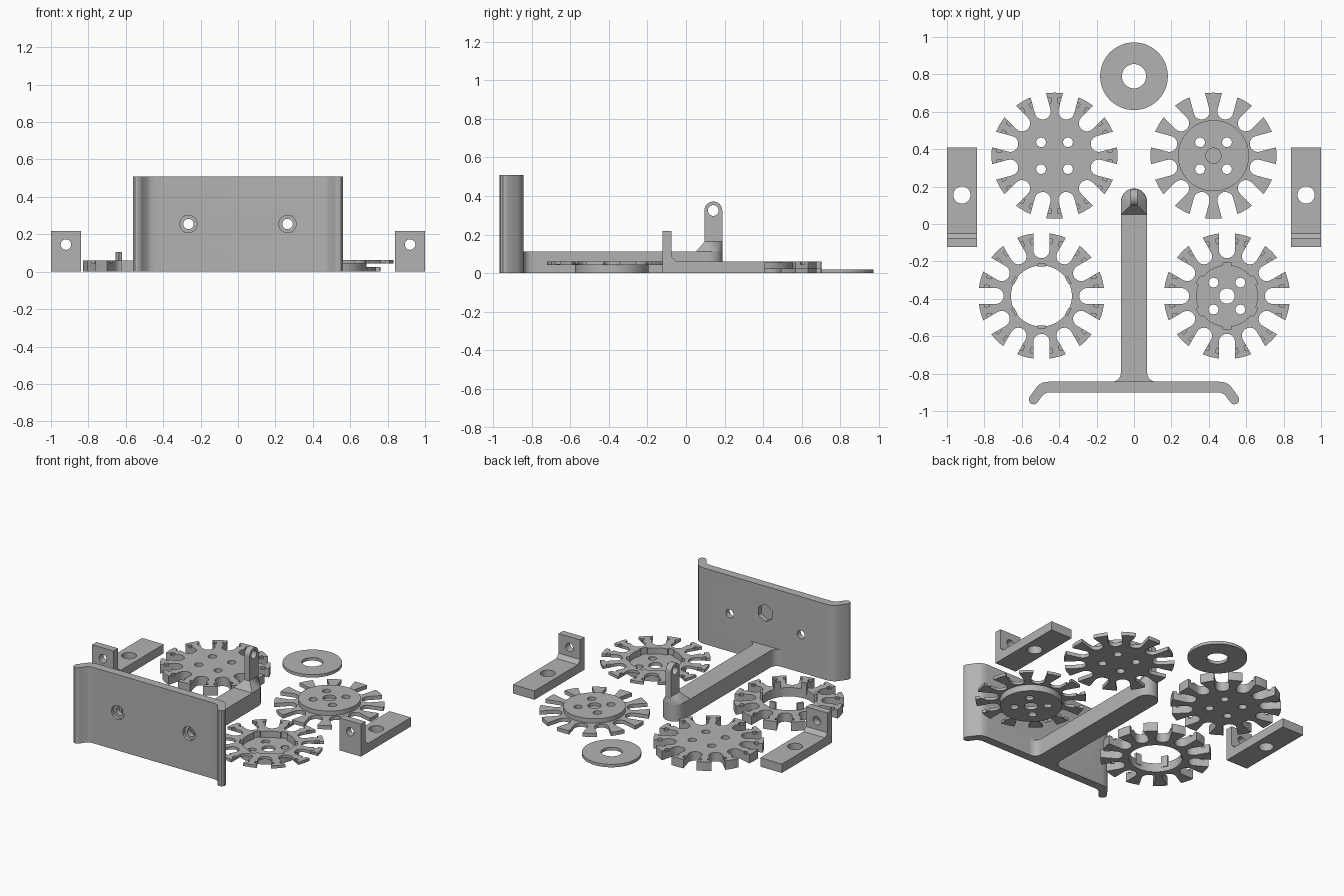
import bpy, bmesh, math
from mathutils import Matrix, Vector

if "Cube" in bpy.data.objects:
    bpy.data.objects.remove(bpy.data.objects["Cube"])

grey = bpy.data.materials.new("grey_plastic")
grey.diffuse_color = (0.45, 0.45, 0.45, 1)
grey.use_nodes = True
grey.node_tree.nodes["Principled BSDF"].inputs["Base Color"].default_value = grey.diffuse_color

I4 = Matrix.Identity(4)
ALONG_X = Matrix(((0, 0, 1, 0), (1, 0, 0, 0), (0, 1, 0, 0), (0, 0, 0, 1)))   # profile (y, z)
ALONG_Y = Matrix(((1, 0, 0, 0), (0, 0, -1, 0), (0, 1, 0, 0), (0, 0, 0, 1)))  # profile (x, z), depth is -y


def arc(cx, cy, r, a0, a1, n):
    return [(cx + r * math.cos(math.radians(a0 + (a1 - a0) * i / n)),
             cy + r * math.sin(math.radians(a0 + (a1 - a0) * i / n))) for i in range(n + 1)]


def circle(cx, cy, r, n=40):
    return arc(cx, cy, r, 0, 360, n)[:-1]


def rect(x0, x1, y0, y1):
    return [(x0, y0), (x1, y0), (x1, y1), (x0, y1)]


def solid(name, pieces):
    """Object made of prisms: (outline, start, end, matrix)."""
    bm = bmesh.new()
    for pts, a, b, m in pieces:
        low = [bm.verts.new(m @ Vector((x, y, a))) for x, y in pts]
        high = [bm.verts.new(m @ Vector((x, y, b))) for x, y in pts]
        bm.faces.new(low[::-1])
        bm.faces.new(high)
        for i in range(len(pts)):
            j = (i + 1) % len(pts)
            bm.faces.new((low[i], low[j], high[j], high[i]))
    bmesh.ops.recalc_face_normals(bm, faces=bm.faces)
    me = bpy.data.meshes.new(name)
    bm.to_mesh(me)
    bm.free()
    me.materials.append(grey)
    ob = bpy.data.objects.new(name, me)
    bpy.context.collection.objects.link(ob)
    return ob


def activate(ob):
    bpy.ops.object.select_all(action='DESELECT')
    ob.select_set(True)
    bpy.context.view_layer.objects.active = ob


def cut(ob, pieces):
    tool = solid("cutter", pieces)
    tool.hide_render = True
    mod = ob.modifiers.new("cut", 'BOOLEAN')
    mod.operation = 'DIFFERENCE'
    mod.solver = 'EXACT'
    mod.object = tool
    activate(ob)
    bpy.ops.object.modifier_apply(modifier=mod.name)
    bpy.data.objects.remove(tool)


# ---- slotted wheels ----
R, SLOT = 0.337, 0.043


def wheel_outline(first_tooth):
    """Twelve teeth separated by round-bottomed parallel slots."""
    pts = []
    edge = math.degrees(math.asin(SLOT / R))
    for k in range(12):
        t = first_tooth + 30 * k
        pts += arc(0, 0, R, t - 15 + edge, t + 15 - edge, 4)
        s = t + 15
        c = math.radians(s)
        pts += arc(0.245 * math.cos(c), 0.245 * math.sin(c), SLOT, s - 90, s - 270, 10)
    return pts


def at(x, y):
    return Matrix.Translation((x, y, 0))


def wire_pockets(m, first_tooth, top):
    """Two small pockets on every tooth tip."""
    out = []
    for k in range(12):
        turn = m @ Matrix.Rotation(math.radians(first_tooth + 30 * k), 4, 'Z')
        for s in (-1, 1):
            out.append((rect(0.283, 0.308, s * 0.03 - 0.011, s * 0.03 + 0.011), top - 0.014, top + 0.02, turn))
    return out


def screw_holes(m):
    return [(circle(sx * 0.072, sy * 0.072, 0.026, 24), -0.1, 0.2, m) for sx in (-1, 1) for sy in (-1, 1)]


def notched_circle(r, depth):
    """Bore outline with six keyways."""
    pts = []
    for k in range(6):
        a = 30 + 60 * k
        pts += arc(0, 0, r + depth, a - 8, a + 8, 3) + arc(0, 0, r, a + 8, a + 52, 8)
    return pts


# thick wheel with four screw holes
m = at(-0.425, 0.365)
thick_wheel = solid("thick_wheel", [(wheel_outline(0), 0, 0.06, m)])
cut(thick_wheel, screw_holes(m) + wire_pockets(m, 0, 0.06))

# thin wheel with raised hub and blind centre pocket
m = at(0.425, 0.365)
thin_wheel = solid("thin_wheel", [(wheel_outline(0), 0, 0.025, m)])
thin_hub = solid("thin_wheel_hub", [(circle(0, 0, 0.19, 60), 0.02, 0.055, m)])
cut(thin_wheel, screw_holes(m))
cut(thin_hub, screw_holes(m) + [(circle(0, 0, 0.041), 0.035, 0.1, m)])

# ring wheel with six upright keys
m = at(-0.495, -0.385)
ring_wheel = solid("ring_wheel", [(wheel_outline(15), 0, 0.06, m)])
cut(ring_wheel, [(circle(0, 0, 0.163, 60), -0.1, 0.2, m)] + wire_pockets(m, 15, 0.06))
solid("ring_wheel_keys", [(rect(0.158, 0.174, -0.021, 0.021), 0.03, 0.105,
                           m @ Matrix.Rotation(math.radians(30 + 60 * k), 4, 'Z')) for k in range(6)])

# cup wheel: thin teeth on top of a hollow hub
m = at(0.497, -0.385)
cup_teeth = solid("cup_wheel_teeth", [(wheel_outline(15), 0.043, 0.062, m)])
cut(cup_teeth, [(notched_circle(0.163, 0.014), -0.1, 0.2, m)] + wire_pockets(m, 15, 0.062))
cup_hub = solid("cup_wheel_hub", [(circle(0, 0, 0.19, 60), 0, 0.045, m)])
cut(cup_hub, [(notched_circle(0.163, 0.014), 0.02, 0.2, m)])
cut(cup_hub, screw_holes(m) + [(circle(0, 0, 0.041), -0.1, 0.2, m)])

# ---- washer ----
washer = solid("washer", [(circle(0, 0.79, 0.181, 64), 0, 0.02, I4)])
cut(washer, [(circle(0, 0.79, 0.065), -0.1, 0.1, I4)])

# ---- mounting plate with curled ends ----
half = [(0.445, -0.9), (0.465, -0.902), (0.485, -0.912), (0.513, -0.95), (0.522, -0.96), (0.536, -0.965),
        (0.551, -0.961), (0.561, -0.949), (0.562, -0.935), (0.557, -0.922), (0.522, -0.874),
        (0.507, -0.857), (0.485, -0.847), (0.455, -0.843)]
plate = solid("mounting_plate", [(half + [(-x, y) for x, y in reversed(half)], 0, 0.51, I4)])
cut(plate, [(circle(s * 0.265, 0.255, 0.046), 0.878, 1.0, ALONG_Y) for s in (-1, 1)])
cut(plate, [(circle(s * 0.265, 0.255, 0.028), 0.8, 1.0, ALONG_Y) for s in (-1, 1)])
cut(plate, [(arc(0, 0.33, 0.058, 30, 330, 5), 0.8, 0.873, ALONG_Y)])  # hex nut pocket

# ---- support arm, flared at the plate and rounded at the tip ----
flare = [(0.12, -0.86), (0.12, -0.843), (0.1, -0.84), (0.082, -0.828), (0.072, -0.81), (0.07, -0.79)]
solid("support_arm", [(flare + arc(0, 0.12, 0.07, 0, 180, 20) + [(-x, y) for x, y in reversed(flare)],
                       0, 0.112, I4)])

# tapered foot between arm and eyelet post
bm = bmesh.new()
foot = [(x, y, 0.11) for x, y in [(-0.07, 0.05), (0.07, 0.05)] + arc(0, 0.12, 0.07, 0, 180, 20)]
foot += [(x, y, 0.165) for x, y in rect(-0.02, 0.02, 0.097, 0.187)]
for p in foot:
    bm.verts.new(p)
bmesh.ops.convex_hull(bm, input=bm.verts)
me = bpy.data.meshes.new("post_foot")
bm.to_mesh(me)
bm.free()
me.materials.append(grey)
bpy.context.collection.objects.link(bpy.data.objects.new("post_foot", me))

# eyelet post
post = solid("eyelet_post", [([(0.095, 0.13), (0.188, 0.13)] + arc(0.1415, 0.325, 0.0465, 0, 180, 20),
                              -0.02, 0.02, ALONG_X)])
cut(post, [(circle(0.1415, 0.325, 0.028), -0.1, 0.1, ALONG_X)])

# ---- angle brackets ----
profile = [(-0.122, 0), (0.41, 0), (0.41, 0.06), (-0.05, 0.06), (-0.075, 0.085), (-0.075, 0.218), (-0.122, 0.218)]
for side, x in (("left", -0.92), ("right", 0.92)):
    bracket = solid(side + "_bracket", [(profile, x - 0.08, x + 0.08, ALONG_X)])
    cut(bracket, [(circle(x, 0.155, 0.046), -0.1, 0.1, I4),
                  (circle(x, 0.145, 0.028), 0.0, 0.2, ALONG_Y)])

# smooth curved walls, keep edges crisp
for ob in list(bpy.context.scene.objects):
    activate(ob)
    bpy.ops.object.shade_smooth_by_angle(angle=math.radians(30))
